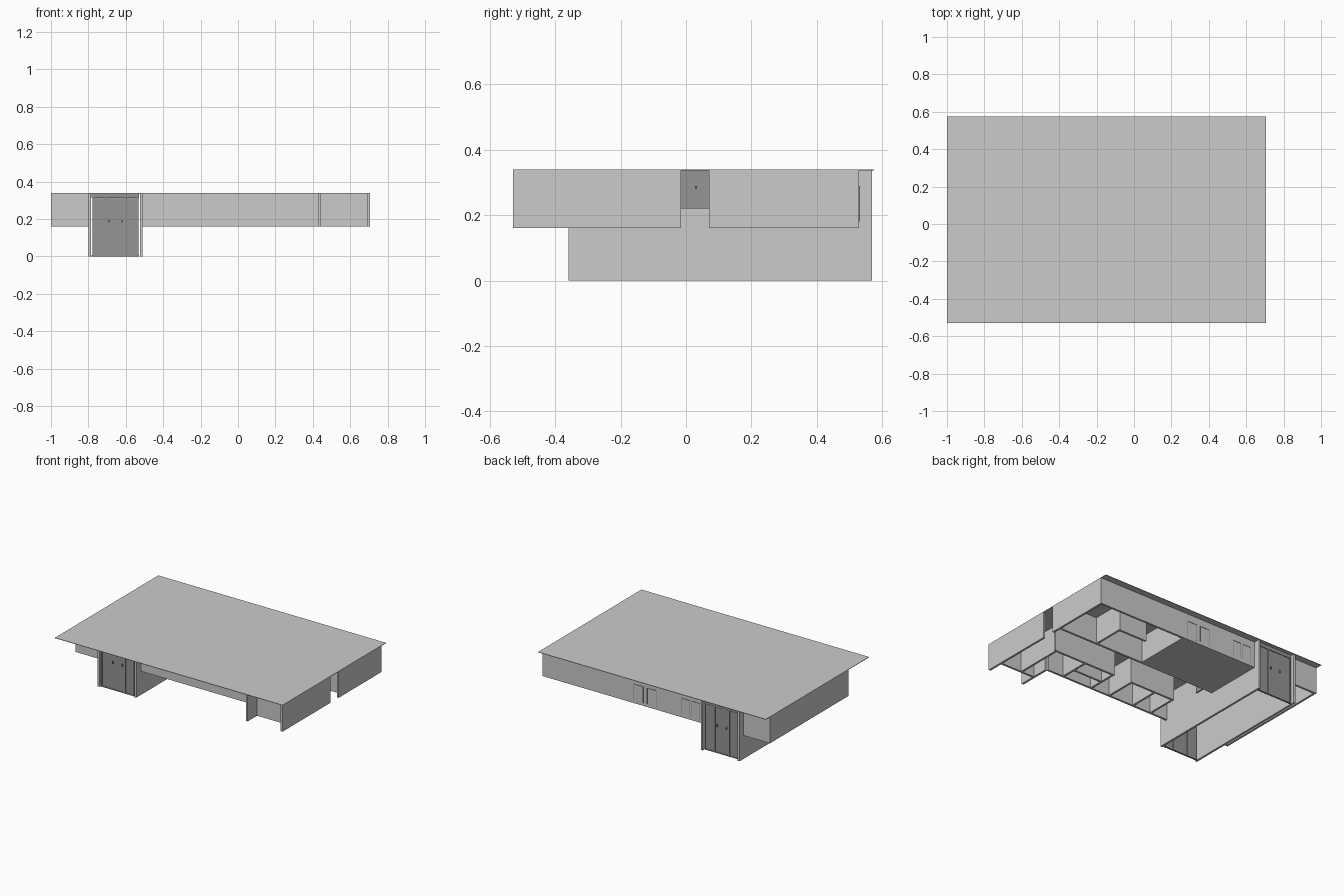
import bpy

if "Cube" in bpy.data.objects:
    bpy.data.objects.remove(bpy.data.objects["Cube"])

T = 0.014            # wall thickness
Z0, Z1 = 0.16, 0.34  # upper storey heights

dark = bpy.data.materials.new("dark_grey")
dark.diffuse_color = (0.3, 0.3, 0.3, 1)
dark.use_nodes = True
dark.node_tree.nodes["Principled BSDF"].inputs["Base Color"].default_value = dark.diffuse_color


def box(name, x0, x1, y0, y1, z0=Z0, z1=Z1, mat=None):
    bpy.ops.mesh.primitive_cube_add(size=1, location=((x0 + x1) / 2, (y0 + y1) / 2, (z0 + z1) / 2))
    o = bpy.context.object
    o.name = name
    o.scale = (x1 - x0, y1 - y0, z1 - z0)
    bpy.ops.object.transform_apply(location=False, rotation=False, scale=True)
    if mat:
        o.data.materials.append(mat)
    return o


def wall_x(name, x0, x1, y, **k):
    return box(name, x0, x1, y, y + T, **k)


def wall_y(name, x, y0, y1, **k):
    return box(name, x, x + T, y0, y1, **k)


# thin flat roof
box("roof", -1.0, 0.705, -0.53, 0.575, Z1 - 0.003, Z1)

# outer walls
R = 0.705 - T
wall_y("left_wall", -1.0, -0.31, 0.53)
wall_y("right_wall_front", R, -0.53, -0.015)
wall_y("right_wall_back", R, 0.07, 0.53)
wall_x("back_wall_main", -0.51, 0.705, 0.53 - T)
wall_x("back_wall_left", -1.0, -0.80, 0.53 - T)
wall_x("front_wall_left", -1.0, -0.80, -0.31)
wall_x("front_wall_main", -0.51, 0.43, -0.31)
wall_x("front_wall_right", 0.43, 0.705, -0.43)
wall_y("front_stub_wall", 0.43, -0.53, -0.31)

# tall entrance passage
wall_y("passage_left_wall", -0.80, -0.36, 0.57, z0=0)
wall_y("passage_right_wall", -0.51 - T, -0.36, 0.57, z0=0)


def entrance(label, y, side):
    # dark panels, bars standing slightly proud, and handles on the outside
    xs = (-0.775, -0.71, -0.60, -0.535)
    for i in range(3):
        box(f"{label}_door_panel_{i}", xs[i], xs[i + 1], y - 0.004, y + 0.004, 0.006, 0.31, dark)
    box(f"{label}_door_transom", -0.782, -0.528, y - 0.006, y + 0.006, 0.312, 0.336, dark)
    for i, x in enumerate(xs):
        box(f"{label}_door_bar_{i}", x - 0.004, x + 0.004, y - 0.007, y + 0.007, 0, 0.312, dark)
    box(f"{label}_door_sill", -0.782, -0.528, y - 0.006, y + 0.006, 0, 0.008, dark)
    for x in (-0.69, -0.62):
        box(f"{label}_door_handle", x - 0.003, x + 0.003, y + side * 0.008 - 0.005,
            y + side * 0.008 + 0.005, 0.18, 0.195, dark)


entrance("front", -0.345, -1)
entrance("back", 0.545, 1)

# central hallway walls
wall_x("hall_back_wall", -0.51, 0.705 - T, 0.125)
wall_x("hall_front_wall_right", 0.08, 0.55, -0.10)
wall_x("hall_front_wall_left", -0.39, -0.05, -0.10)
box("hall_end_door", -0.51, -0.503, -0.015, 0.07, 0.22, Z1 - 0.003, dark)
box("hall_end_handle", -0.503, -0.497, 0.028, 0.034, 0.28, 0.29, dark)

# large back room with a closed floor
box("back_room_floor", -0.51, 0.04, 0.13, 0.52, Z0, Z0 + 0.006)
wall_y("back_room_side_wall", 0.04, 0.13, 0.52)
wall_y("back_room_partition", 0.40, 0.13, 0.36)
wall_x("back_room_cross_wall", 0.20, 0.40, 0.34)

# front room partitions
for i, x in enumerate((0.30, 0.08, -0.064, -0.25, -0.39)):
    wall_y(f"front_room_partition_{i}", x, -0.30, -0.09)
wall_y("front_right_partition", 0.53, -0.42, -0.09)
wall_x("front_room_cross_wall", 0.08, 0.30, -0.21)

# shallow door frames on the back wall
for i, (a, b) in enumerate(((-0.05, 0.02), (-0.15, -0.08), (-0.40, -0.34), (-0.475, -0.415))):
    for x in (a, b):
        box(f"back_frame_{i}_post", x - 0.002, x + 0.002, 0.528, 0.532, 0.18, 0.29, dark)
    box(f"back_frame_{i}_head", a, b, 0.528, 0.532, 0.286, 0.29, dark)
